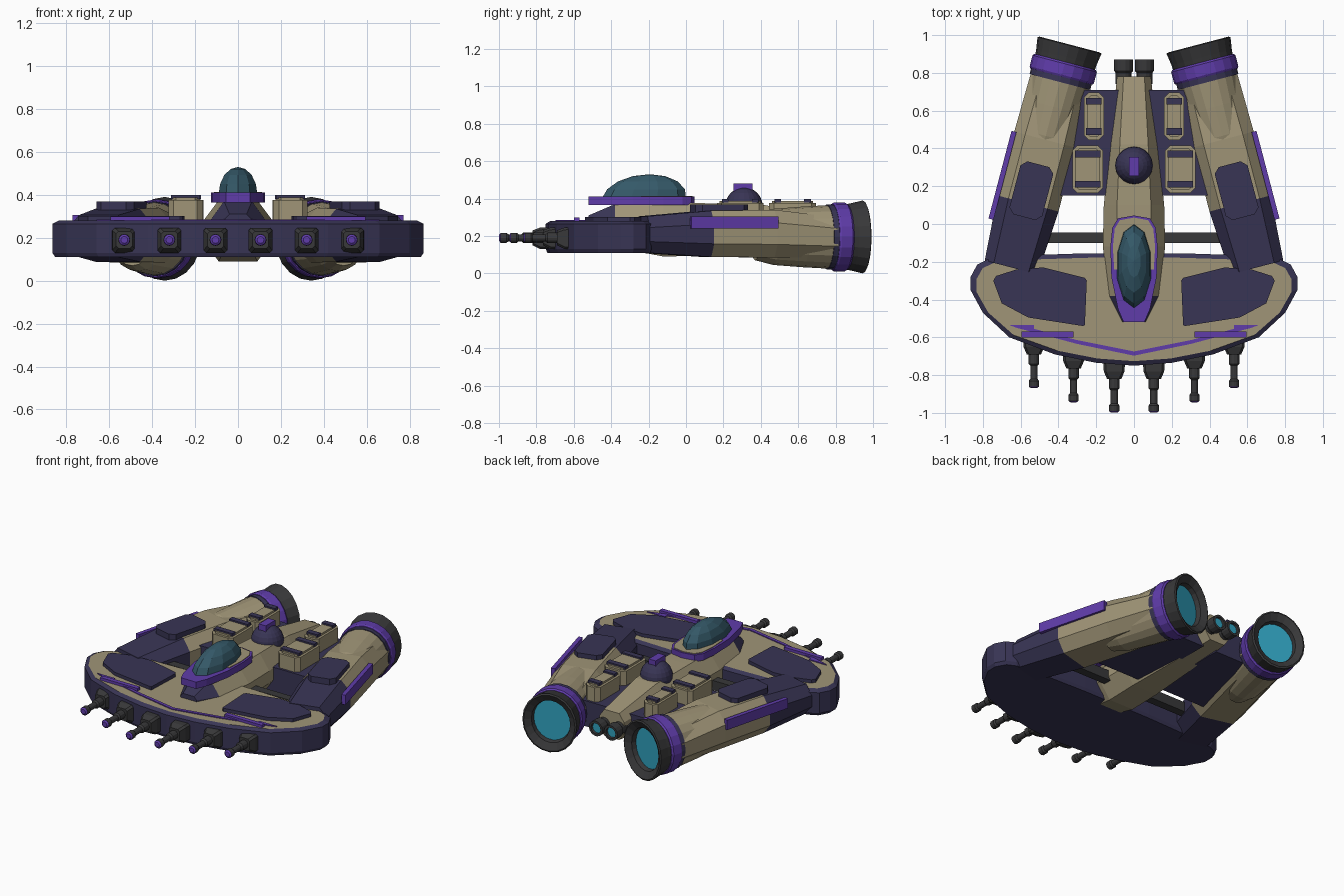
import bpy, bmesh, math
from mathutils import Matrix, Vector

cube = bpy.data.objects.get("Cube")
if cube:
    bpy.data.objects.remove(cube, do_unlink=True)


def material(name, rgb):
    m = bpy.data.materials.new(name)
    m.use_nodes = True
    m.diffuse_color = (*rgb, 1)
    m.node_tree.nodes["Principled BSDF"].inputs["Base Color"].default_value = (*rgb, 1)
    return m


TAN = material("tan", (.35, .30, .185))
NAVY = material("navy", (.04, .035, .09))
PURPLE = material("purple", (.115, .045, .40))
DARK = material("dark_grey", (.04, .04, .042))
GLASS = material("canopy_glass", (.035, .10, .14))
GLOW = material("cyan_glow", (.03, .36, .52))
MIRROR = Matrix.Scale(-1, 4, (1, 0, 0))
SIDES = (("left", Matrix()), ("right", MIRROR))


def finish(name, bm, mats, matrix=Matrix(), rule=None):
    """Turn a bmesh into an object, colouring faces by the rule."""
    if rule:
        bm.normal_update()
        bmesh.ops.recalc_face_normals(bm, faces=bm.faces)
        for f in bm.faces:
            f.material_index = rule(f.calc_center_median(), f.normal)
    bm.transform(matrix)
    bmesh.ops.recalc_face_normals(bm, faces=bm.faces)
    mesh = bpy.data.meshes.new(name)
    bm.to_mesh(mesh)
    bm.free()
    for m in mats:
        mesh.materials.append(m)
    ob = bpy.data.objects.new(name, mesh)
    bpy.context.scene.collection.objects.link(ob)
    return ob


def loft(name, sections, mats, matrix=Matrix(), rule=None):
    """Skin a list of equal-length rings and cap both ends."""
    bm = bmesh.new()
    rings = [[bm.verts.new(p) for p in s] for s in sections]
    n = len(rings[0])
    for a, b in zip(rings, rings[1:]):
        for i in range(n):
            j = (i + 1) % n
            bm.faces.new((a[i], a[j], b[j], b[i]))
    bm.faces.new(rings[0])
    bm.faces.new(rings[-1])
    return finish(name, bm, mats, matrix, rule)


def prism(name, outline, z0, z1, mat, matrix=Matrix()):
    return loft(name, [[(x, y, z) for x, y in outline] for z in (z0, z1)], [mat], matrix)


def both(half):
    """Complete a half outline that runs from front to back."""
    return half + [(-x, y) for x, y in reversed(half) if x > 0]


def octagon(y, w, z0, z1, cx, cz):
    return [(-w + cx, y, z0), (w - cx, y, z0), (w, y, z0 + cz), (w, y, z1 - cz),
            (w - cx, y, z1), (-w + cx, y, z1), (-w, y, z1 - cz), (-w, y, z0 + cz)]


def ring(y, rx, rz, z, n=20, x=0):
    return [(x + rx * math.cos(math.tau * i / n), y, z + rz * math.sin(math.tau * i / n))
            for i in range(n)]


def box(name, x0, x1, y0, y1, z0, z1, mat, matrix=Matrix(), bevel=0):
    b = bevel
    o = [(x0 + b, y0), (x1 - b, y0), (x1, y0 + b), (x1, y1 - b),
         (x1 - b, y1), (x0 + b, y1), (x0, y1 - b), (x0, y0 + b)]
    if not b:
        o = o[::2]
        o = [(x0, y0), (x1, y0), (x1, y1), (x0, y1)]
    return prism(name, o, z0, z1, mat, matrix)


# Front wing: navy slab with an inset tan deck
wing = both([(0, -.75), (.2, -.735), (.42, -.69), (.66, -.60), (.80, -.47), (.865, -.35),
             (.865, -.28), (.83, -.215), (.77, -.185), (.55, -.165), (.25, -.155), (0, -.155)])
deck = [(x * .965, -.45 + (y + .45) * .92) for x, y in wing]
loft("front_wing", [[(x * .985, -.45 + (y + .45) * .97, .11) for x, y in wing],
                    [(x, y, .13) for x, y in wing], [(x, y, .265) for x, y in wing],
                    [(x, y, .28) for x, y in deck]], [NAVY, TAN],
     rule=lambda c, n: int(n.z > .95))

# Purple chevron painted along the leading edge
prism("wing_chevron", [(0, -.697), (.30, -.635), (.62, -.55), (.66, -.535), (.53, -.535),
                       (.53, -.555), (.30, -.615), (0, -.675), (-.30, -.615), (-.53, -.555),
                       (-.53, -.535), (-.66, -.535), (-.62, -.55), (-.30, -.635)],
      .278, .286, PURPLE)

# Centre fuselage with a navy nose
fuselage = [(-.52, .06, .26, .31, .02, .02), (-.38, .13, .14, .37, .065, .09),
            (-.12, .165, .09, .375, .075, .10), (.10, .16, .095, .375, .07, .10),
            (.42, .125, .105, .365, .05, .09), (.78, .09, .125, .30, .035, .05)]
loft("fuselage", [octagon(*s) for s in fuselage], [NAVY, TAN],
     rule=lambda c, n: int(c.y > -.4))

# Cockpit rim, rear panel and faceted canopy
rim = both([(0, -.52), (.055, -.52), (.085, -.45), (.12, -.28), (.125, -.12), (.115, -.02),
            (.085, .03), (0, .045)])
prism("cockpit_rim", rim, .365, .41, PURPLE)
prism("cockpit_panel", both([(0, -.24), (.105, -.24), (.112, -.12), (.102, -.025),
                             (.075, .02), (0, .034)]), .405, .414, TAN)
canopy = bmesh.new()
bmesh.ops.create_uvsphere(canopy, u_segments=10, v_segments=8, radius=1)
for v in canopy.verts:
    v.co = Vector((v.co.x * .095, v.co.y, v.co.z))
    v.co.y = -.225 + v.co.y * .225 + .03 * v.co.z
    v.co.z = .40 + max(v.co.z, -.1) * .13
finish("canopy", canopy, [GLASS])

# Sensor dome
dome = bmesh.new()
bmesh.ops.create_uvsphere(dome, u_segments=20, v_segments=12, radius=.1)
finish("sensor_dome", dome, [NAVY], Matrix.Translation((0, .31, .36)))
box("dome_sensor", -.026, .026, .255, .355, .43, .48, PURPLE)

for side, M in SIDES:
    # Navy wing panels and raised purple strips
    prism(side + "_wing_panel", [(.26, -.535), (.27, -.54), (.56, -.495), (.70, -.42),
                                 (.745, -.30), (.73, -.275), (.62, -.24), (.48, -.23),
                                 (.26, -.285), (.25, -.30)], .27, .302, NAVY, M)
    box(side + "_wing_strip", .32, .595, -.60, -.57, .275, .298, PURPLE, M)

    # Guns along the leading edge
    for i, (x, tip) in enumerate([(.105, -.995), (.32, -.94), (.53, -.865)]):
        name = f"{side}_gun_{i + 1}"
        front = tip + .175
        loft(name + "_mount", [octagon(front + .11, .058, .13, .247, .012, .012),
                               octagon(front + .04, .055, .13, .245, .012, .012),
                               octagon(front, .038, .15, .23, .012, .012)], [DARK],
             M @ Matrix.Translation((x, 0, 0)))
        barrel = [(.18, .028), (.125, .028), (.115, .019), (.045, .019), (.035, .027), (.004, .027)]
        loft(name + "_barrel", [ring(tip + d, r, r, .19, 12, x) for d, r in barrel], [DARK], M)
        loft(name + "_tip", [ring(tip + d, r, r, .19, 12, x)
                             for d, r in ((.009, .027), (.003, .026), (-.004, .016))], [PURPLE], M)

    # Strut, rear deck and machinery blocks between hull and nacelle
    box(side + "_strut", .1, .52, -.1, -.045, .17, .235, DARK, M)
    prism(side + "_rear_deck", [(.05, .15), (.45, .15), (.36, .71), (.05, .71)], .11, .28, NAVY, M)
    for j, (x0, x1, y0, y1) in enumerate([(.165, .325, .165, .415), (.16, .265, .445, .695)]):
        name = f"{side}_block_{j + 1}"
        box(name, x0, x1, y0, y1, .14, .375, TAN, M, .025)
        box(name + "_cap", x0 + .015, x1 - .015, y0 + .015, y1 - .015, .37, .388, TAN, M, .02)
        for k, y in enumerate((y0 + .045, y1 - .045)):
            box(f"{name}_bar_{k + 1}", x0 + .012, x1 - .012, y - .018, y + .018,
                .38, .398, NAVY, M)

    # Engine nacelle, navy in front and tan behind, splayed outward at the front
    N = M @ Matrix.Translation((.65, -.23, 0)) @ Matrix.Rotation(math.radians(14.7), 4, "Z")
    nacelle = [(0, .145, .11, .305, .05, .06), (.35, .167, .088, .335, .06, .07),
               (.70, .167, .085, .34, .06, .07), (1.04, .16, .085, .30, .06, .06)]
    loft(side + "_nacelle", [octagon(*s) for s in nacelle], [NAVY, TAN], N,
         lambda c, n: int(c.y > .34))
    loft(side + "_engine_body", [ring(.62, .10, .125, .195), ring(.72, .135, .15, .195),
                                 ring(.88, .15, .162, .195), ring(1.03, .162, .17, .195)],
         [TAN], N)
    loft(side + "_engine_collar", [ring(1.015, .166, .174, .195), ring(1.06, .166, .174, .195)],
         [NAVY], N)
    loft(side + "_engine_ring", [ring(1.045, .17, .178, .195), ring(1.055, .176, .184, .195),
                                 ring(1.115, .176, .184, .195), ring(1.125, .168, .176, .195)],
         [PURPLE], N)
    loft(side + "_engine_nozzle", [ring(1.11, .162, .172, .195), ring(1.15, .165, .18, .195),
                                   ring(1.215, .175, .195, .195), ring(1.22, .165, .185, .195),
                                   ring(1.195, .125, .14, .195), ring(1.165, .12, .134, .195)],
         [DARK, GLOW], N, lambda c, n: int(c.y > 1.16 and c.y < 1.17 and abs(n.y) > .99))

    # Raised navy plate on top and purple strip on the outer flank
    P = N @ Matrix.Translation((0, .42, 0))
    box(side + "_nacelle_plate", -.09, .09, -.145, .145, .32, .368, NAVY, P, .03)
    box(side + "_flank_strip", .155, .182, .22, .70, .24, .305, PURPLE, N)

    # Twin tail thrusters
    loft(side + "_thruster", [ring(y, r, r, .205, 14, .055) for y, r in
                              ((.74, .042), (.80, .042), (.81, .05), (.87, .05),
                               (.87, .035), (.855, .033))],
         [DARK, GLOW], M, lambda c, n: int(.85 < c.y < .86 and abs(n.y) > .99))
